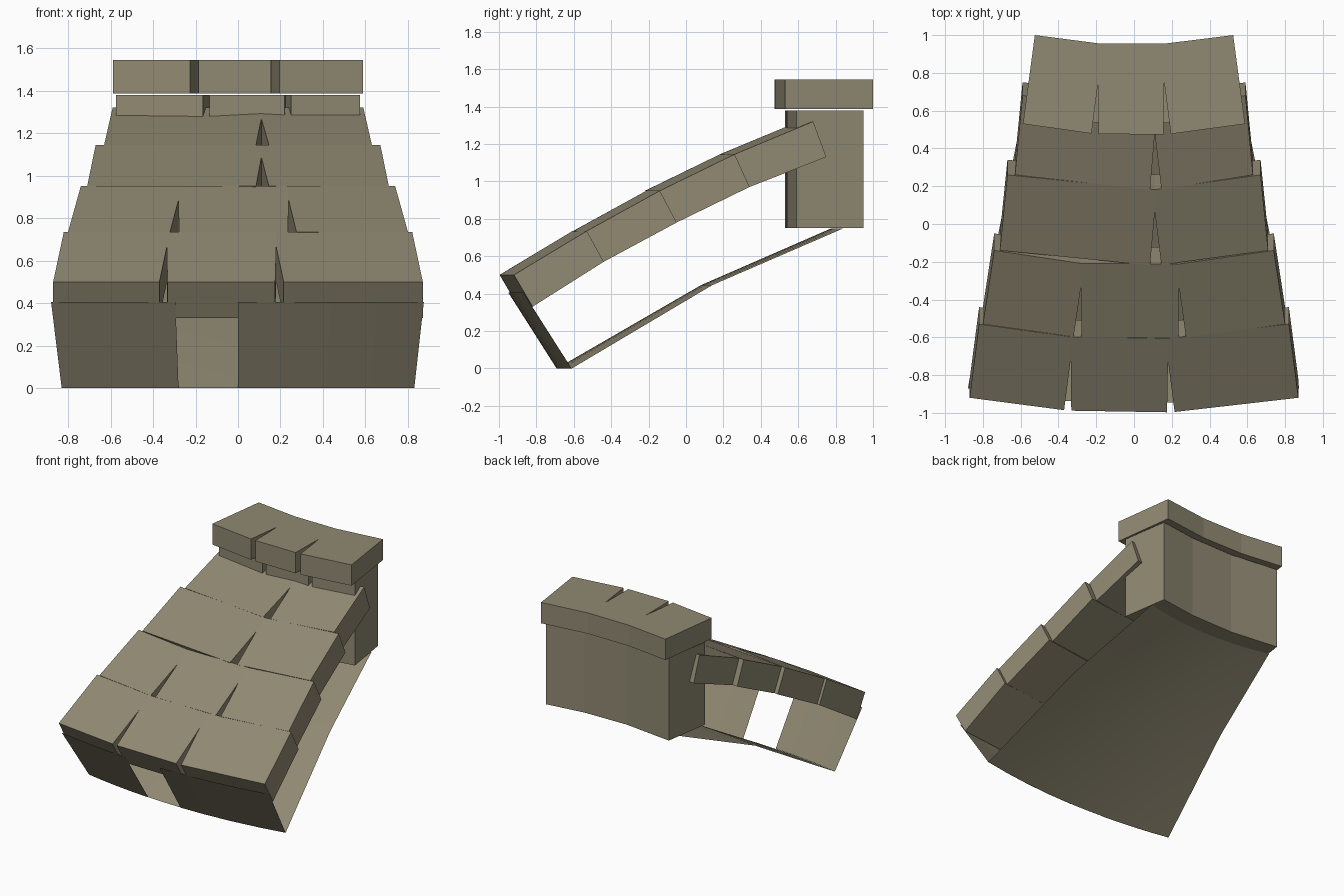
import bpy
import bmesh
from mathutils import Vector

if "Cube" in bpy.data.objects:
    bpy.data.objects.remove(bpy.data.objects["Cube"], do_unlink=True)

# Single sandstone colour
stone = bpy.data.materials.new("dull_sandstone")
stone.use_nodes = True
stone.diffuse_color = (0.28, 0.25, 0.17, 1)
stone.node_tree.nodes["Principled BSDF"].inputs["Base Color"].default_value = stone.diffuse_color


def finish(name, bm):
    bmesh.ops.remove_doubles(bm, verts=bm.verts, dist=0.0005)
    mesh = bpy.data.meshes.new(name)
    bm.to_mesh(mesh)
    bm.free()
    mesh.materials.append(stone)
    obj = bpy.data.objects.new(name, mesh)
    bpy.context.collection.objects.link(obj)
    return obj


def bowed(x, y, z, half, bow):
    """Point pushed towards the front, most at the middle of the width."""
    return Vector((x, y - bow * (1 - (x / half) ** 2), z))


def course(name, half_front, half_back, top, bottom, notches, reach, bow_front, bow_back):
    """Bowed course of blocks split by wedge notches.
    top and bottom are (front, back) pairs of (y, z) at the outer corners."""
    bm = bmesh.new()
    # Each joint: (left lip, apex, right lip); the outer ends have no apex
    ends = [(None, None, -half_front)] + notches + [(half_front, None, None)]

    def point(profile, x, v):
        (y0, z0), (y1, z1) = profile
        half = half_front + (half_back - half_front) * v
        bow = bow_front + (bow_back - bow_front) * v
        return bowed(x, y0 + (y1 - y0) * v, z0 + (z1 - z0) * v, half, bow)

    for a, b in zip(ends, ends[1:]):
        plan, hidden = [(a[2], 0), (b[0], 0)], set()
        if b[1] is not None:
            hidden.add(len(plan))
            plan += [(b[1], reach), (b[1], 1)]
        else:
            plan.append((half_back, 1))
        if a[1] is not None:
            hidden.add(len(plan))
            plan += [(a[1], 1), (a[1], reach)]
        else:
            plan.append((-half_back, 1))
        up = [bm.verts.new(point(top, *p)) for p in plan]
        down = [bm.verts.new(point(bottom, *p)) for p in plan]
        bm.faces.new(up)
        bm.faces.new(down[::-1])
        for i in range(len(plan)):
            j = (i + 1) % len(plan)
            if i not in hidden:
                bm.faces.new((down[i], down[j], up[j], up[i]))
    return finish(name, bm)


def sheet(name, rows, steps):
    """Thin bowed sheet; rows are (x start, x end, half width, y, z, bow)."""
    bm = bmesh.new()
    grid = []
    for x0, x1, half, y, z, bow in rows:
        grid.append([bm.verts.new(bowed(x0 + (x1 - x0) * i / steps, y, z, half, bow))
                     for i in range(steps + 1)])
    for low, high in zip(grid, grid[1:]):
        for i in range(steps):
            bm.faces.new((low[i], low[i + 1], high[i + 1], high[i]))
    return finish(name, bm)


# Four roof courses, climbing from the front to the tower
top_line = [(-0.92, 0.5), (-0.53, 0.735), (-0.14, 0.95), (0.26, 1.145), (0.68, 1.32)]
under_line = [(-0.82, 0.33), (-0.44, 0.57), (-0.05, 0.78), (0.34, 0.97), (0.75, 1.13)]
widths = [(0.87, 0.82), (0.80, 0.74), (0.71, 0.67), (0.63, 0.59)]
single = [(0.085, 0.11, 0.145)]
joints = [
    [(-0.37, -0.335, -0.332), (0.175, 0.18, 0.215)],
    [(-0.32, -0.28, -0.278), (0.235, 0.238, 0.275)],
    single, single]
for i in range(4):
    course(f"roof_course_{i + 1}", *widths[i], top_line[i:i + 2], under_line[i:i + 2],
           joints[i], 0.7, 0.08, 0.08)

# Tower body and its overhanging cap
course("tower_body", 0.575, 0.52, [(0.59, 1.38), (0.95, 1.38)], [(0.59, 0.75), (0.95, 0.75)],
       [(-0.165, -0.135, -0.133), (0.22, 0.223, 0.25)], 0.57, 0.063, 0.05)
course("tower_cap", 0.588, 0.525, [(0.53, 1.545), (1.0, 1.545)], [(0.53, 1.386), (1.0, 1.386)],
       [(-0.225, -0.19, -0.187), (0.155, 0.16, 0.195)], 0.57, 0.06, 0.05)

# Leaning front wall panels on both sides of the doorway
for name, low, high in (("front_wall_right", (-0.83, -0.28), (-0.88, -0.295)),
                        ("front_wall_left", (0, 0.83), (0, 0.875))):
    sheet(name, [(*low, 0.83, -0.612, 0, 0.08), (*high, 0.88, -0.87, 0.405, 0.08)], 4)

# Sloping floor
floor = sheet("floor", [(-0.83, 0.83, 0.83, -0.61, 0, 0.08),
                        (-0.68, 0.68, 0.68, 0.14, 0.445, 0.06),
                        (-0.54, 0.54, 0.54, 0.84, 0.748, 0.065)], 10)
for poly in floor.data.polygons:
    poly.use_smooth = True
